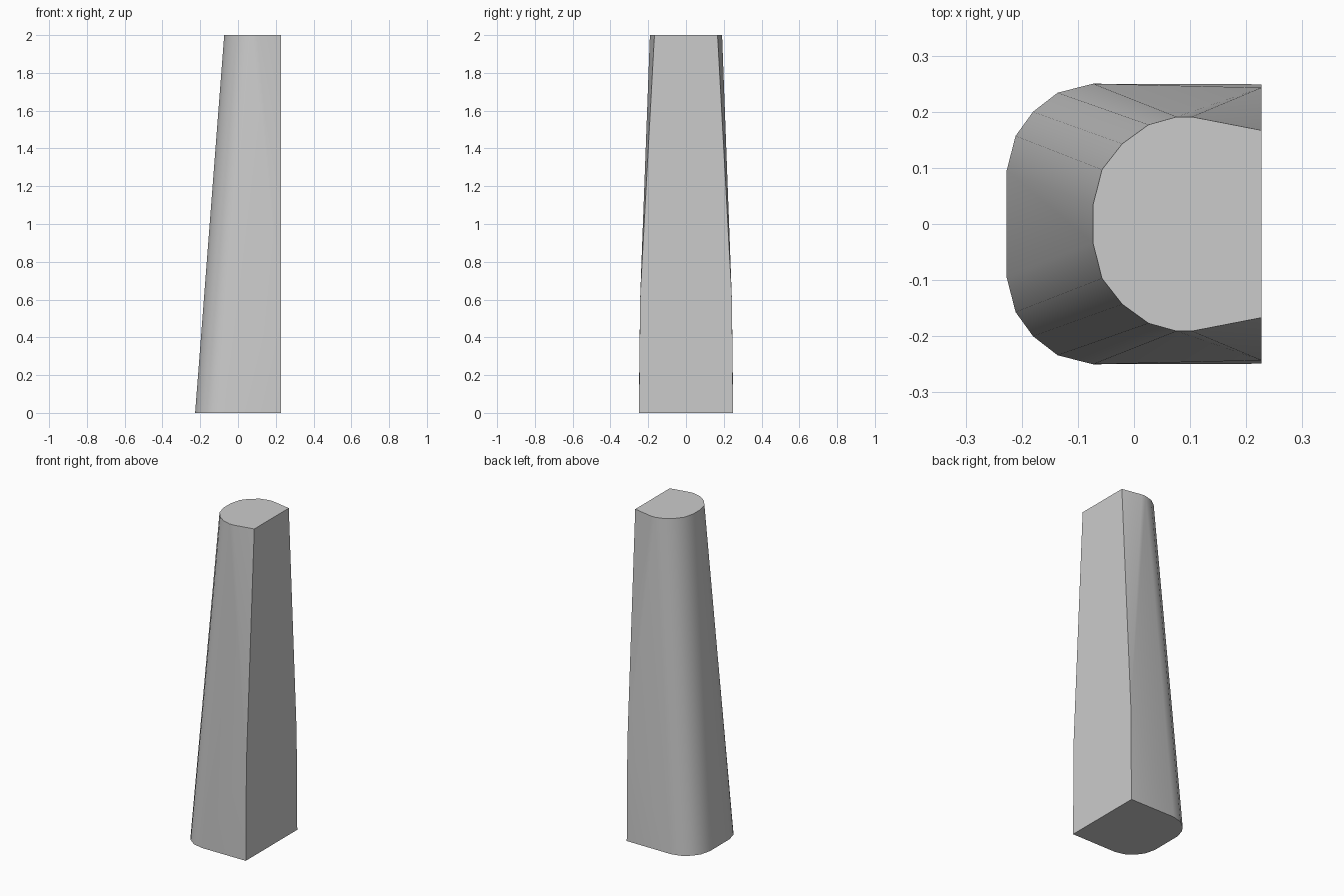
import bpy, bmesh, math

if "Cube" in bpy.data.objects:
    bpy.data.objects.remove(bpy.data.objects["Cube"])

# Half cross-sections (y > 0), from the rounded side towards the flat side
FOOT = [(-0.227, 0.095), (-0.211, 0.157), (-0.180, 0.200), (-0.136, 0.234), (-0.073, 0.250)]
HEAD = [(-0.073, 0.034), (-0.057, 0.097), (-0.021, 0.143), (0.026, 0.177), (0.076, 0.191)]
HEIGHT = 2.0
FLAT_X = 0.227

bm = bmesh.new()


def half(side):
    """Build one half of the wall; return the foot, head and flat-side edge vertices."""
    v = lambda x, y, z: bm.verts.new((x, y * side, z))
    foot = [v(x, y, 0) for x, y in FOOT]
    head = [v(x, y, HEIGHT) for x, y in HEAD]
    # Rounded wall
    for i in range(len(foot) - 1):
        bm.faces.new((foot[i], foot[i + 1], head[i + 1], head[i]))
    # Folded wall between the rounding and the flat side
    shoulder = v(0.103, 0.191, HEIGHT)
    base = v(FLAT_X, 0.249, 0)
    bend = v(FLAT_X, 0.243, 0.6)
    tip = v(FLAT_X, 0.167, HEIGHT)
    for tri in ((foot[-1], base, bend), (foot[-1], bend, head[-1]),
                (head[-1], bend, shoulder), (shoulder, bend, tip)):
        bm.faces.new(tri)
    return foot + [base], head + [shoulder, tip], [base, bend, tip]


foot_a, head_a, edge_a = half(1)
foot_b, head_b, edge_b = half(-1)

# Narrow rounded-side face, flat side, and the two caps
bm.faces.new((foot_a[0], foot_b[0], head_b[0], head_a[0]))
bm.faces.new(edge_a + edge_b[::-1])
bm.faces.new(foot_a + foot_b[::-1])
bm.faces.new(head_a + head_b[::-1])
bmesh.ops.recalc_face_normals(bm, faces=bm.faces)

mesh = bpy.data.meshes.new("tapered_post")
bm.to_mesh(mesh)
bm.free()
post = bpy.data.objects.new("tapered_post", mesh)
bpy.context.collection.objects.link(post)

# Soft rounding, crisp caps and corners
bpy.context.view_layer.objects.active = post
post.select_set(True)
bpy.ops.object.shade_smooth_by_angle(angle=math.radians(30))
